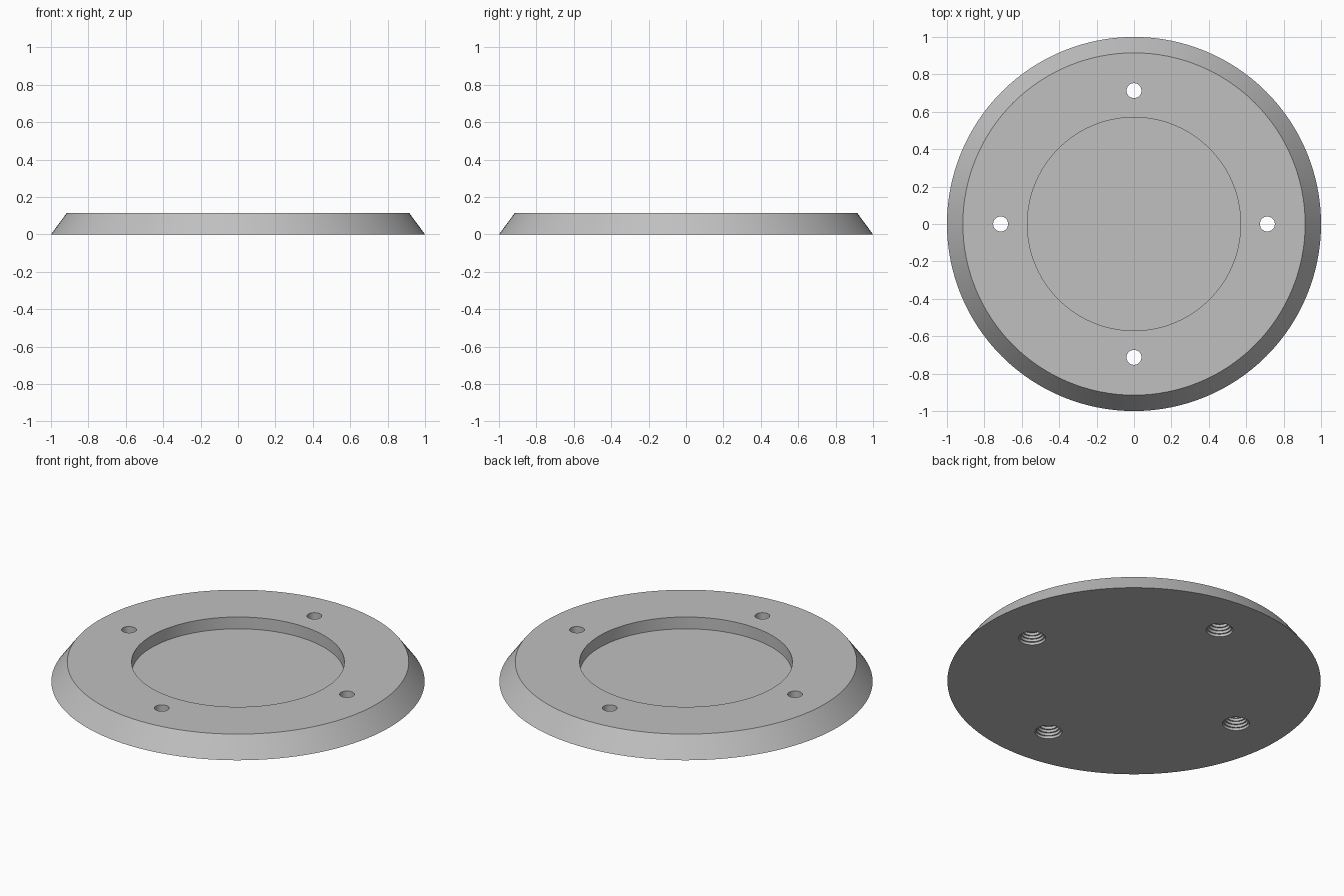
import bpy
import bmesh
from math import cos, sin, pi, radians

cube = bpy.data.objects.get("Cube")
if cube:
    bpy.data.objects.remove(cube, do_unlink=True)

RADIUS, TOP_RADIUS, HEIGHT = 1.0, 0.915, 0.115
RECESS_RADIUS, RECESS_FLOOR = 0.57, 0.045
HOLE_RADIUS, HOLE_MOUTH, HOLE_RING = 0.04, 0.072, 0.713
STEPS, STEP_HEIGHT = 4, 0.015

grey = bpy.data.materials.new("plain grey")
grey.use_nodes = True
colour = (0.53, 0.53, 0.53, 1)
grey.diffuse_color = colour
grey.node_tree.nodes["Principled BSDF"].inputs["Base Color"].default_value = colour


def turned(name, profile, sides):
    """Closed solid of revolution from (radius, z) points, bottom to top."""
    bm = bmesh.new()
    rings = [[bm.verts.new((r * cos(2 * pi * i / sides), r * sin(2 * pi * i / sides), z))
              for i in range(sides)] for r, z in profile]
    for low, high in zip(rings, rings[1:]):
        for i in range(sides):
            j = (i + 1) % sides
            bm.faces.new((low[i], low[j], high[j], high[i]))
    bm.faces.new(rings[0][::-1])
    bm.faces.new(rings[-1])
    bmesh.ops.recalc_face_normals(bm, faces=bm.faces)
    mesh = bpy.data.meshes.new(name)
    bm.to_mesh(mesh)
    bm.free()
    mesh.materials.append(grey)
    obj = bpy.data.objects.new(name, mesh)
    bpy.context.collection.objects.link(obj)
    return obj


# Bevelled disc with a round recess in the top
base = turned("base_plate", [(RADIUS, 0), (TOP_RADIUS, HEIGHT),
                             (RECESS_RADIUS, HEIGHT), (RECESS_RADIUS, RECESS_FLOOR)], 128)

# Screw hole: stepped countersink underneath, narrow bore above
hole = [(HOLE_MOUTH, -0.05)]
for k in range(STEPS):
    r = HOLE_MOUTH + (HOLE_RADIUS - HOLE_MOUTH) * k / STEPS
    if k:
        hole.append((r, k * STEP_HEIGHT))
    hole.append((r, (k + 1) * STEP_HEIGHT))
hole += [(HOLE_RADIUS, STEPS * STEP_HEIGHT), (HOLE_RADIUS, HEIGHT + 0.05)]

# Four holes cut through the ring
bpy.context.view_layer.objects.active = base
base.select_set(True)
for n in range(4):
    cutter = turned("hole_cutter", hole, 32)
    cutter.hide_render = True
    cutter.location = (HOLE_RING * cos(n * pi / 2), HOLE_RING * sin(n * pi / 2), 0)
    cut = base.modifiers.new("screw_hole", "BOOLEAN")
    cut.operation = "DIFFERENCE"
    cut.solver = "EXACT"
    cut.object = cutter
    bpy.ops.object.modifier_apply(modifier=cut.name)
    bpy.data.objects.remove(cutter, do_unlink=True)

bpy.ops.object.shade_smooth_by_angle(angle=radians(30))
